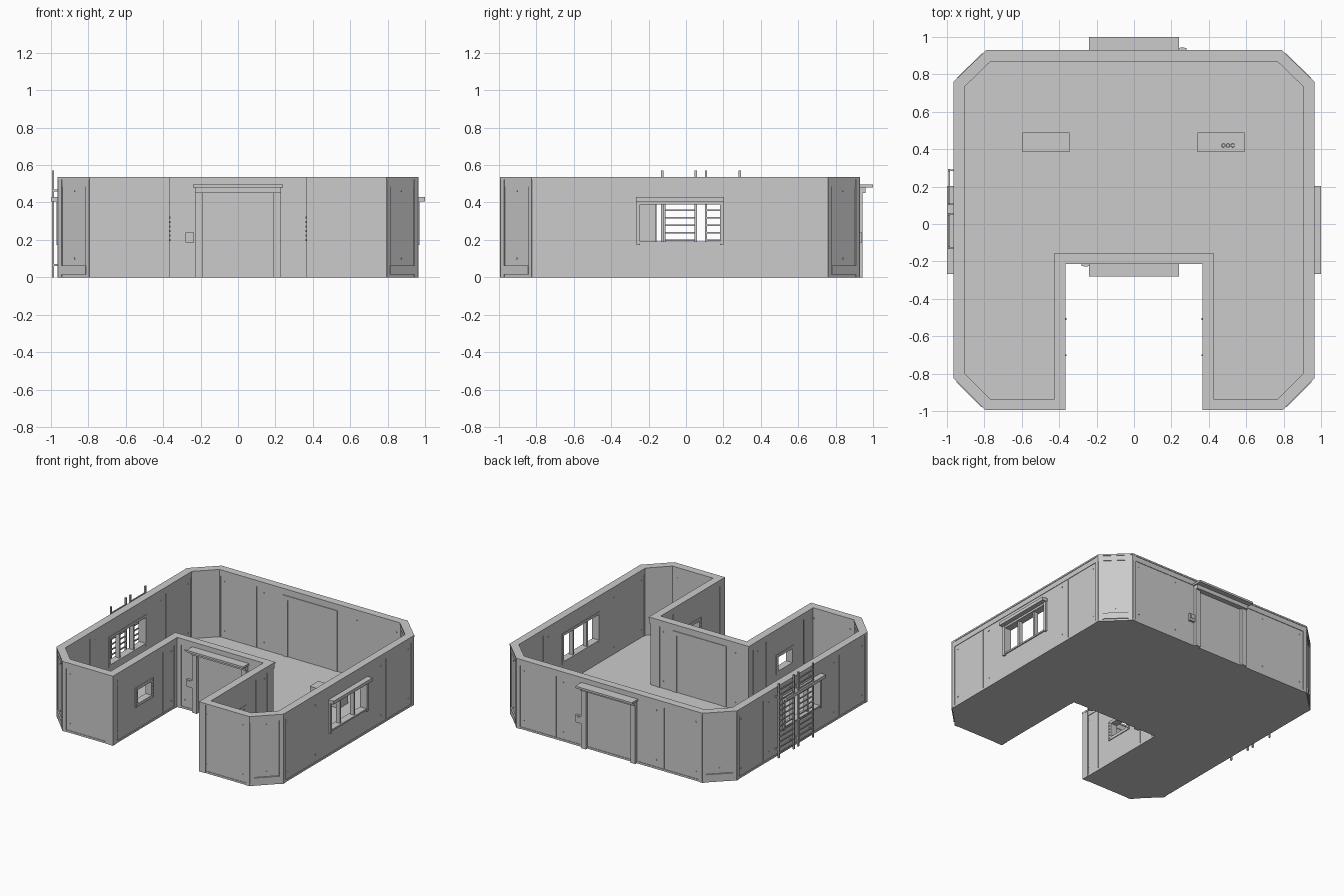
import bpy, bmesh, math
from mathutils import Vector, Matrix

if bpy.data.objects.get("Cube"):
    bpy.data.objects.remove(bpy.data.objects["Cube"])

GREY = bpy.data.materials.new("plain_grey")
GREY.use_nodes = True
GREY.diffuse_color = (0.6, 0.6, 0.6, 1)
GREY.node_tree.nodes["Principled BSDF"].inputs["Base Color"].default_value = (0.6, 0.6, 0.6, 1)

# Plan outline, counter-clockwise: two front wings around a notch, chamfered corners
OUTLINE = [Vector(p) for p in (
    (-.795, -.995), (-.365, -.995), (-.365, -.215), (.365, -.215), (.365, -.995), (.795, -.995),
    (.965, -.825), (.965, .76), (.79, .93), (-.79, .93), (-.965, .76), (-.965, -.825))]
COUNT = len(OUTLINE)
NOTCH_SIDES, DOORS, SIDES, CHAMFERS = (1, 3), (2, 8), (6, 10), (5, 7, 9, 11)


def edge(i):
    """Middle, direction, outward normal and half length of one wall."""
    a, b = OUTLINE[i], OUTLINE[(i + 1) % COUNT]
    d = (b - a).normalized()
    return (a + b) / 2, d, Vector((d.y, -d.x)), (b - a).length / 2


def inset(dist):
    """Outline moved inwards with mitred corners."""
    pts = []
    for i, p in enumerate(OUTLINE):
        n0, n1 = edge(i - 1 if i else COUNT - 1)[2], edge(i)[2]
        pts.append(p - (n0 + n1) * dist / (1 + n0.dot(n1)))
    return pts


def finish(bm, name):
    bmesh.ops.recalc_face_normals(bm, faces=bm.faces)
    mesh = bpy.data.meshes.new(name)
    bm.to_mesh(mesh)
    bm.free()
    mesh.materials.append(GREY)
    ob = bpy.data.objects.new(name, mesh)
    bpy.context.collection.objects.link(ob)
    return ob


def ring(name, outer, inner, z0, z1):
    """Closed band that follows the outline."""
    bm = bmesh.new()
    loops = [[bm.verts.new((p.x, p.y, z)) for p in inset(o)]
             for o, z in ((outer, z0), (outer, z1), (inner, z1), (inner, z0))]
    for k in range(4):
        a, b = loops[k], loops[(k + 1) % 4]
        for i in range(COUNT):
            j = (i + 1) % COUNT
            bm.faces.new((a[i], a[j], b[j], b[i]))
    return finish(bm, name)


def block(bm, x0, x1, y0, y1, z0, z1):
    size = Matrix.Diagonal((x1 - x0, y1 - y0, z1 - z0, 1))
    mid = Matrix.Translation(((x0 + x1) / 2, (y0 + y1) / 2, (z0 + z1) / 2))
    bmesh.ops.create_cube(bm, size=1, matrix=mid @ size)


def on_wall(i):
    """Frame of a wall: x along it, y outwards, z up."""
    m, d, n, _ = edge(i)
    return Matrix(((d.x, n.x, 0, m.x), (d.y, n.y, 0, m.y), (0, 0, 1, 0), (0, 0, 0, 1)))


def wall_part(name, i, blocks, bolts=()):
    """Blocks (u0, u1, out0, out1, z0, z1) and bolts (u, z, out) set on wall i."""
    bm = bmesh.new()
    for b in blocks:
        block(bm, *b)
    for u, z, out in bolts:
        place = Matrix.Translation((u, out, z)) @ Matrix.Rotation(math.pi / 2, 4, 'X')
        bmesh.ops.create_cone(bm, cap_ends=True, segments=6, radius1=.005, radius2=.005,
                              depth=.006, matrix=place)
    bm.transform(on_wall(i))
    return finish(bm, name)


# Floor slab
bm = bmesh.new()
face = bm.faces.new([bm.verts.new((p.x, p.y, 0)) for p in inset(.004)])
top = bmesh.ops.extrude_face_region(bm, geom=[face])["geom"]
bmesh.ops.translate(bm, vec=(0, 0, .015), verts=[v for v in top if isinstance(v, bmesh.types.BMVert)])
finish(bm, "floor")

# Walls, upper band and rim
walls = ring("walls", .008, .052, .01, .5)
ring("upper_band", .004, .056, .485, .525)
ring("rim", 0, .06, .523, .535)

# Door and window openings cut through the walls
openings = [(i, (-.19, .19, -.1, .1, .015, .45)) for i in DOORS]
openings += [(i, (-.215, .215, -.1, .1, .19, .395)) for i in SIDES]
openings += [(i, (-.085, .085, -.1, .1, .205, .315)) for i in NOTCH_SIDES]
for i, cut in openings:
    cutter = wall_part("opening_cutter", i, [cut])
    cutter.hide_render = True
    mod = walls.modifiers.new("opening", 'BOOLEAN')
    mod.operation, mod.solver, mod.object = 'DIFFERENCE', 'EXACT', cutter
    bpy.context.view_layer.objects.active = walls
    bpy.ops.object.modifier_apply(modifier=mod.name)
    bpy.data.objects.remove(cutter)

# Corner posts, panel seams and bolts on every wall
for i in range(COUNT):
    half = edge(i)[3]
    posts = [(-half + .002, -half + .03, -.056, -.001, 0, .525),
             (half - .03, half - .002, -.056, -.001, 0, .525)]
    wall_part("corner_posts", i, posts)
    if i in CHAMFERS:
        wall_part("chamfer_kick_plate", i, [(-.095, .095, -.012, .003, .015, .062)],
                  [(0, .1, -.007), (0, .46, -.007)])
        continue
    if half > .3:
        at = half * .58
        wall_part("panel_seams", i, [(s * at - .003, s * at + .003, -.055, -.005, .015, .487)
                                     for s in (-1, 1)])
    spots = [-half + .06, half - .06] + ([-half * .5, half * .5] if half > .5 else [])
    wall_part("wall_bolts", i, [], [(u, z, out) for u in spots for z in (.07, .45)
                                    for out in (-.007, -.053)])

# Doorways: jambs, header, hood, entry keypad
for i in DOORS:
    wall_part("door_frame", i, [
        (-.23, -.19, -.057, .014, 0, .46), (.19, .23, -.057, .014, 0, .46),
        (-.23, .23, -.057, .03, .45, .482)])
    wall_part("door_hood", i, [(-.24, .24, -.01, .07 if i == 8 else .065, .48, .495)])
    wall_part("door_keypad", i, [(-.28, -.235, -.01, .01, .185, .24),
                                 (-.27, -.245, .009, .013, .205, .232)])

# Side windows: frame, mullions, sill and hood
for i in SIDES:
    wall_part("side_window_frame", i, [
        (-.232, -.213, -.056, .006, .172, .41), (.213, .232, -.056, .006, .172, .41),
        (-.215, .215, -.056, 0, .39, .41), (-.215, .215, -.056, 0, .18, .192),
        (-.091, -.077, -.045, -.012, .19, .395), (.077, .091, -.045, -.012, .19, .395)])
    wall_part("side_window_hood", i, [(-.236, .236, -.01, .035, .405, .43)])

# Small framed windows facing the notch, with a column of bolts on each side
for i in NOTCH_SIDES:
    wall_part("notch_window_frame", i, [
        (-.11, -.083, -.056, -.002, .185, .335), (.083, .11, -.056, -.002, .185, .335),
        (-.11, .11, -.056, -.002, .313, .335), (-.11, .11, -.056, -.002, .185, .207)],
        [(s * .097, .2 + .024 * k, 0) for s in (-1, 1) for k in range(6)])

# Two ladders outside the wall at -x
for centre in (.005, -.23):
    rails = [(centre + s * .09 - .006, centre + s * .09 + .006, .018, .03, 0, .572) for s in (-1, 1)]
    rungs = [(centre - .09, centre + .09, .02, .028, z, z + .008)
             for z in (.04 * k - .005 for k in range(1, 14))]
    ties = [(centre + s * .09 - .004, centre + s * .09 + .004, -.012, .02, z, z + .01)
            for s in (-1, 1) for z in (.06, .46)]
    wall_part("ladder", 10, rails + rungs + ties)

# Two consoles on the floor, one with a dial panel
for x in (-.47, .465):
    bm = bmesh.new()
    block(bm, x - .125, x + .125, .385, .49, .01, .12)
    finish(bm, "console")
bm = bmesh.new()
block(bm, .46, .545, .4, .44, .115, .124)
for k in range(3):
    bmesh.ops.create_cone(bm, cap_ends=True, segments=12, radius1=.011, radius2=.009, depth=.01,
                          matrix=Matrix.Translation((.478 + .025 * k, .42, .127)))
finish(bm, "console_dials")
